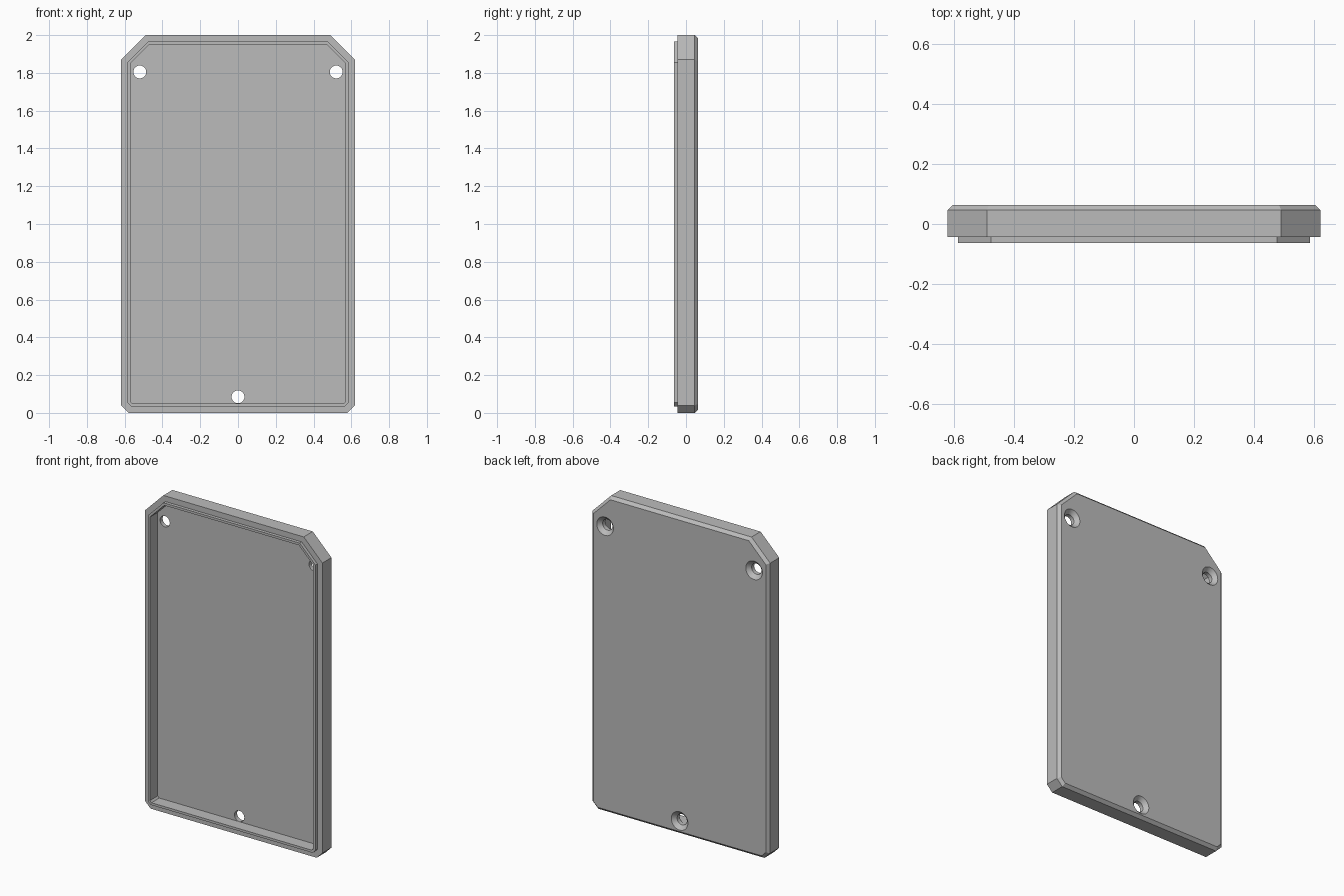
import bpy, bmesh, math

if "Cube" in bpy.data.objects:
    bpy.data.objects.remove(bpy.data.objects["Cube"], do_unlink=True)

HALF_W, HEIGHT = 0.62, 2.0
TOP_CUT, BOTTOM_CUT = 0.13, 0.04
SHRINK = 2 - math.sqrt(2)      # chamfer loss per unit of inward offset
SEGMENTS = 48

grey = bpy.data.materials.new("light grey plastic")
grey.use_nodes = True
grey.diffuse_color = (0.5, 0.5, 0.5, 1)
grey.node_tree.nodes["Principled BSDF"].inputs["Base Color"].default_value = (0.5, 0.5, 0.5, 1)


def outline(y, d):
    """Clipped-corner rectangle moved inward by d, at depth y."""
    w, lo, hi = HALF_W - d, d, HEIGHT - d
    t, b = TOP_CUT - SHRINK * d, BOTTOM_CUT - SHRINK * d
    right = [(w - b, lo), (w, lo + b), (w, hi - t), (w - t, hi)]
    loop = right + [(-x, z) for x, z in reversed(right)]
    return [(x, y, z) for x, z in loop]


def circle(x, z, y, r):
    angles = [2 * math.pi * i / SEGMENTS for i in range(SEGMENTS)]
    return [(x + r * math.cos(a), y, z + r * math.sin(a)) for a in angles]


def loft(name, loops):
    """Solid skinned through equal-sized loops and capped at both ends."""
    bm = bmesh.new()
    rings = [[bm.verts.new(p) for p in loop] for loop in loops]
    for a, b in zip(rings, rings[1:]):
        n = len(a)
        for i in range(n):
            j = (i + 1) % n
            bm.faces.new((a[i], a[j], b[j], b[i]))
    bm.faces.new(rings[0])
    bm.faces.new(rings[-1])
    bmesh.ops.recalc_face_normals(bm, faces=bm.faces)
    mesh = bpy.data.meshes.new(name)
    bm.to_mesh(mesh)
    bm.free()
    mesh.materials.append(grey)
    obj = bpy.data.objects.new(name, mesh)
    bpy.context.collection.objects.link(obj)
    return obj


# Tray: recess floor, raised lip, rim step, outer wall, bevelled back
FLOOR, LIP, RIM, SIDE_END, BACK = 0.014, -0.064, -0.044, 0.046, 0.064
profile = [(FLOOR, 0.05), (LIP, 0.05), (LIP, 0.035), (RIM, 0.035),
           (RIM, 0), (SIDE_END, 0), (BACK, 0.018)]
cover = loft("cover_plate", [outline(y, d) for y, d in profile])

# Countersunk screw holes, wider at the back
HOLE_R, SINK_R, SINK_DEPTH = 0.034, 0.058, 0.024
cutters = []
for x, z in [(-0.52, 1.805), (0.52, 1.805), (0, 0.085)]:
    steps = [(FLOOR - 0.02, HOLE_R), (BACK - SINK_DEPTH, HOLE_R),
             (BACK, SINK_R), (BACK + 0.02, SINK_R)]
    cutter = loft("screw_hole_cutter", [circle(x, z, y, r) for y, r in steps])
    cutter.hide_render = True
    cutters.append(cutter)
    cut = cover.modifiers.new("screw_hole", 'BOOLEAN')
    cut.operation = 'DIFFERENCE'
    cut.solver = 'EXACT'
    cut.object = cutter

# Bake the holes into the cover and drop the cutters
graph = bpy.context.evaluated_depsgraph_get()
baked = bpy.data.meshes.new_from_object(cover.evaluated_get(graph))
cover.modifiers.clear()
cover.data = baked
for cutter in cutters:
    bpy.data.objects.remove(cutter, do_unlink=True)

# Round hole walls, crisp edges elsewhere
bpy.ops.object.select_all(action='DESELECT')
cover.select_set(True)
bpy.context.view_layer.objects.active = cover
bpy.ops.object.shade_smooth_by_angle(angle=math.radians(25))
